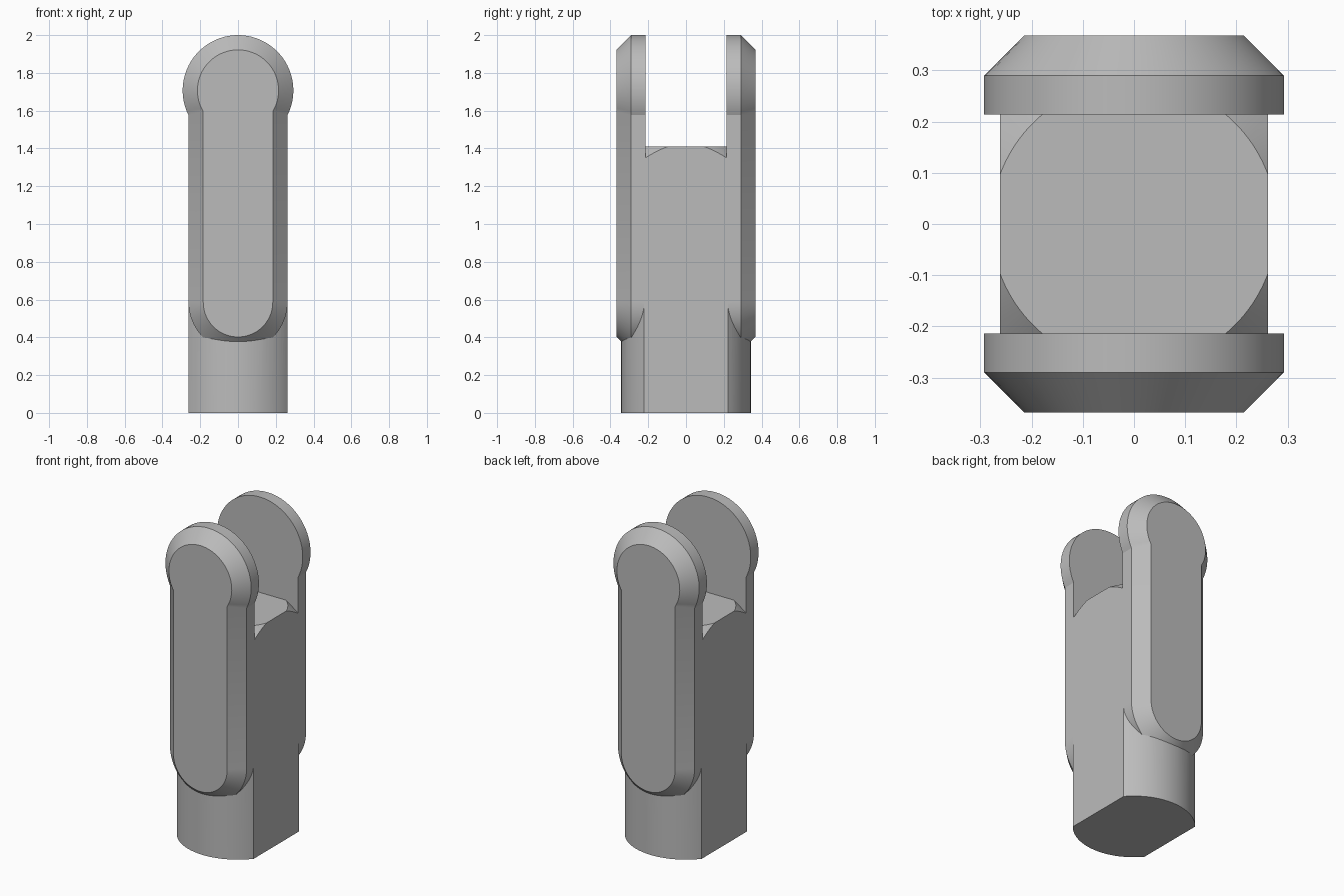
import bpy, bmesh
from math import pi, sin, cos, acos, radians

if "Cube" in bpy.data.objects:
    bpy.data.objects.remove(bpy.data.objects["Cube"], do_unlink=True)

HALF_W = 0.262                  # half width of shank and arms
SHANK_R, SHANK_TOP, SHANK_BEVEL = 0.343, 1.41, 0.064
HEAD_R, HEAD_Z, FOOT_Z = 0.293, 1.707, 0.586
Y_IN, Y_EDGE, Y_OUT = 0.214, 0.29, 0.368
SEG = 48

grey = bpy.data.materials.new("plain grey")
grey.use_nodes = True
colour = (0.5, 0.5, 0.5, 1)
grey.diffuse_color = colour
grey.node_tree.nodes["Principled BSDF"].inputs["Base Color"].default_value = colour


def make_object(name, bm):
    bmesh.ops.recalc_face_normals(bm, faces=bm.faces[:])
    mesh = bpy.data.meshes.new(name)
    bm.to_mesh(mesh)
    bm.free()
    mesh.materials.append(grey)
    obj = bpy.data.objects.new(name, mesh)
    bpy.context.collection.objects.link(obj)
    return obj


def loft(bm, rings):
    """Skin a stack of matching closed rings and cap both ends."""
    loops = [[bm.verts.new(p) for p in ring] for ring in rings]
    n = len(loops[0])
    for a, b in zip(loops, loops[1:]):
        for i in range(n):
            j = (i + 1) % n
            bm.faces.new((a[i], a[j], b[j], b[i]))
    bm.faces.new(loops[0])
    bm.faces.new(loops[-1])


def arc(radius, z, start, end, y):
    return [(radius * cos(start + (end - start) * i / SEG), y,
             z + radius * sin(start + (end - start) * i / SEG))
            for i in range(SEG + 1)]


def arm_outline(inset, y):
    """Round foot, straight neck and wider round head."""
    w, r = HALF_W - inset, HEAD_R - inset
    a = acos(w / r)
    return arc(w, FOOT_Z, pi, 2 * pi, y) + arc(r, HEAD_Z, -a, pi + a, y)


# Shank: bevelled round bar with two flat sides
bm = bmesh.new()
profile = [(SHANK_R, 0), (SHANK_R, SHANK_TOP - SHANK_BEVEL),
           (SHANK_R - SHANK_BEVEL, SHANK_TOP)]
loft(bm, [[(r * cos(2 * pi * i / 128), r * sin(2 * pi * i / 128), z)
           for i in range(128)] for r, z in profile])
for side in (-1, 1):
    cut = bmesh.ops.bisect_plane(
        bm, geom=bm.verts[:] + bm.edges[:] + bm.faces[:],
        plane_co=(side * HALF_W, 0, 0), plane_no=(side, 0, 0), clear_outer=True)
    edges = [e for e in cut["geom_cut"] if isinstance(e, bmesh.types.BMEdge)]
    bmesh.ops.contextual_create(bm, geom=edges)
fork = make_object("fork_body", bm)

# Arms: chamfered plates at front and back, merged into the shank
bpy.context.view_layer.objects.active = fork
for side, name in ((-1, "front_arm"), (1, "back_arm")):
    bm = bmesh.new()
    loft(bm, [arm_outline(0, side * Y_IN), arm_outline(0, side * Y_EDGE),
              arm_outline(Y_OUT - Y_EDGE, side * Y_OUT)])
    arm = make_object(name, bm)
    union = fork.modifiers.new(name, "BOOLEAN")
    union.operation = "UNION"
    union.solver = "EXACT"
    union.object = arm
    bpy.ops.object.modifier_apply(modifier=union.name)
    bpy.data.objects.remove(arm, do_unlink=True)

# Smooth curves, crisp machined edges
bpy.ops.object.select_all(action="DESELECT")
fork.select_set(True)
bpy.ops.object.shade_smooth_by_angle(angle=radians(20))
